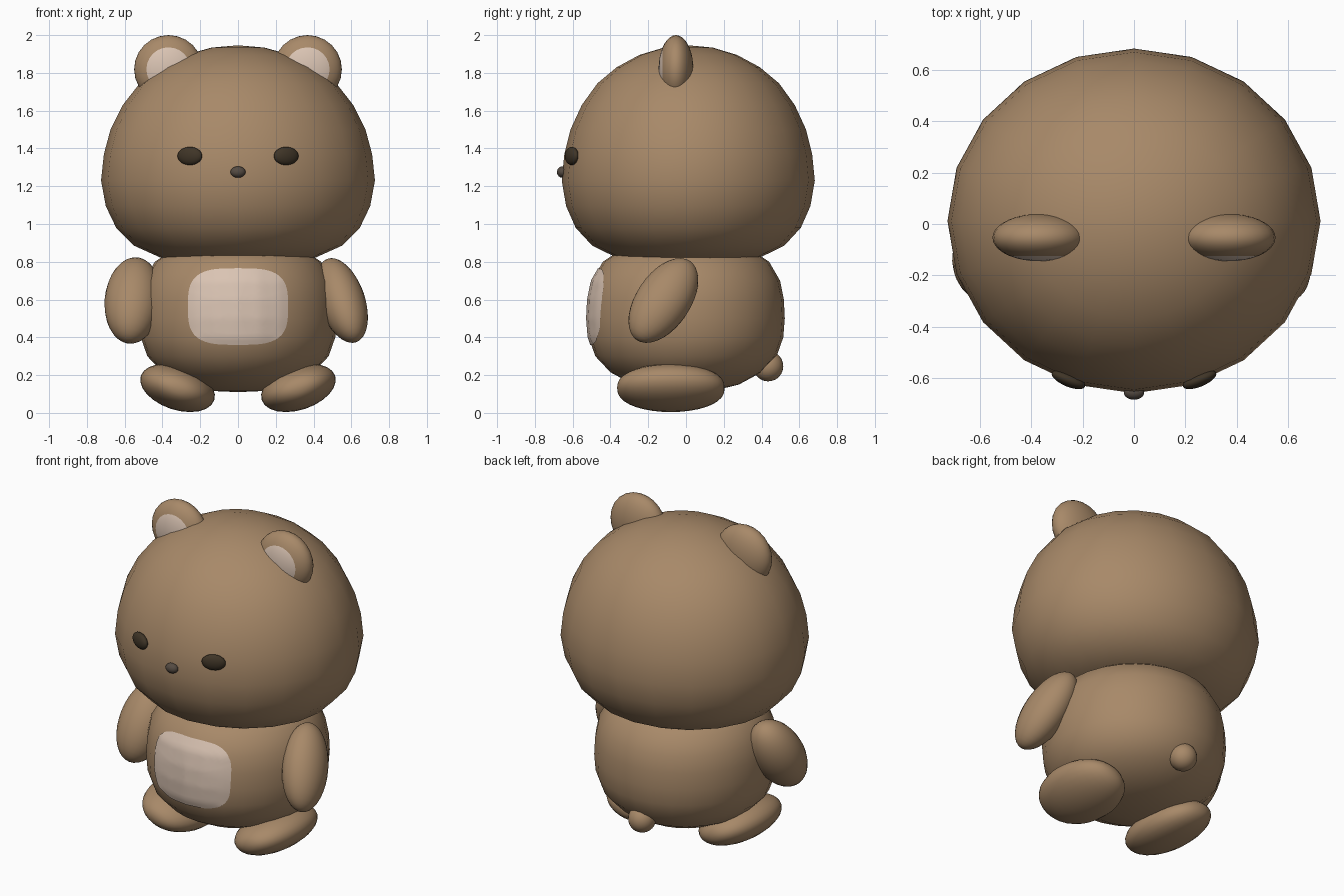
import bpy, bmesh, math
from mathutils import Vector, Matrix, Euler
from mathutils.bvhtree import BVHTree

if "Cube" in bpy.data.objects:
    bpy.data.objects.remove(bpy.data.objects["Cube"])


def material(name, rgb):
    m = bpy.data.materials.new(name)
    m.diffuse_color = (*rgb, 1)
    m.use_nodes = True
    m.node_tree.nodes["Principled BSDF"].inputs["Base Color"].default_value = m.diffuse_color
    return m


FUR = material("fur", (0.39, 0.25, 0.14))
PALE = material("pale_fur", (0.70, 0.55, 0.45))
DARK = material("eye_dark", (0.05, 0.035, 0.02))
NOSE = material("nose_dark", (0.09, 0.07, 0.055))


def finish(bm, name, *mats):
    for f in bm.faces:
        f.smooth = True
    me = bpy.data.meshes.new(name)
    bm.to_mesh(me)
    bm.free()
    for m in mats:
        me.materials.append(m)
    ob = bpy.data.objects.new(name, me)
    bpy.context.collection.objects.link(ob)
    return ob


def lathe(profile, steps, scale_y=1, y=0):
    bm = bmesh.new()
    vs = [bm.verts.new((r, 0, z)) for r, z in profile]
    es = [bm.edges.new(p) for p in zip(vs, vs[1:])]
    bmesh.ops.spin(bm, geom=vs + es, cent=(0, 0, 0), axis=(0, 0, 1),
                   angle=2 * math.pi, steps=steps)
    bmesh.ops.remove_doubles(bm, verts=bm.verts, dist=1e-4)
    bmesh.ops.recalc_face_normals(bm, faces=bm.faces)
    bmesh.ops.transform(bm, verts=bm.verts,
                        matrix=Matrix.Translation((0, y, 0)) @ Matrix.Diagonal((1, scale_y, 1, 1)))
    return bm


def ball(name, loc, size, mats, rot=(0, 0, 0), cap=None, boxy=1):
    """Ellipsoid; cap paints the +z pole, boxy < 1 fattens the ends along z."""
    bm = bmesh.new()
    bmesh.ops.create_uvsphere(bm, u_segments=24, v_segments=18, radius=1)
    if cap:
        for f in bm.faces:
            if f.calc_center_median().z > cap:
                f.material_index = 1
    for v in bm.verts:
        r = math.hypot(v.co.x, v.co.y)
        if boxy != 1 and r > 1e-4:
            k = r ** (boxy - 1)
            v.co.x *= k
            v.co.y *= k
    bmesh.ops.transform(bm, verts=bm.verts, matrix=Matrix.LocRotScale(
        Vector(loc), Euler(rot), Vector(size)))
    return finish(bm, name, *mats)


# head
head = [(0, 0.80), (0.25, 0.80), (0.41, 0.822), (0.55, 0.885), (0.645, 0.98), (0.70, 1.095),
        (0.725, 1.23), (0.71, 1.37), (0.675, 1.50), (0.61, 1.63), (0.52, 1.745),
        (0.41, 1.83), (0.28, 1.895), (0.14, 1.934), (0, 1.946)]
finish(lathe(head, 20, 0.924, 0.012), "head", FUR)

# body
body = [(0, 0.11), (0.14, 0.116), (0.28, 0.15), (0.40, 0.215), (0.48, 0.30), (0.515, 0.40),
        (0.523, 0.50), (0.518, 0.60), (0.498, 0.70), (0.44, 0.80), (0.35, 0.86), (0, 0.87)]
bm = lathe(body, 28)
tree = BVHTree.FromBMesh(bm)
finish(bm, "body", FUR)

# belly patch: rounded rectangle laid onto the front of the body
bm = bmesh.new()
N, RINGS = 48, 10


def on_belly(x, z):
    hit = tree.ray_cast(Vector((x, -2, z)), Vector((0, 1, 0)))[0]
    return bm.verts.new((x, hit.y - 0.006, z))


def soft(c):
    return math.copysign(abs(c) ** 0.6, c)


center = on_belly(0, 0.563)
rings = [[on_belly(0.265 * k / RINGS * soft(math.cos(2 * math.pi * i / N)),
                   0.563 + 0.203 * k / RINGS * soft(math.sin(2 * math.pi * i / N)))
          for i in range(N)] for k in range(1, RINGS + 1)]
for i in range(N):
    j = (i + 1) % N
    bm.faces.new((center, rings[0][i], rings[0][j]))
    for a, b in zip(rings, rings[1:]):
        bm.faces.new((a[i], b[i], b[j], a[j]))
finish(bm, "belly_patch", PALE)

# paired parts
for s, side in ((1, "right"), (-1, "left")):
    ball(f"{side}_ear", (s * 0.368, -0.053, 1.819), (0.182, 0.181, 0.092), (FUR, PALE),
         rot=(math.pi / 2, 0, 0), cap=math.cos(math.radians(40)))
    ball(f"{side}_eye", (s * 0.255, -0.605, 1.36), (0.07, 0.027, 0.048), (DARK,),
         rot=(0, 0, s * 0.4))
    # feet are rolled outward, long axis front to back
    roll = Matrix.Rotation(-s * 0.32, 3, 'Y') @ Matrix.Rotation(math.pi / 2, 3, 'X')
    ball(f"{side}_foot", (s * 0.32, -0.08, 0.132), (0.205, 0.116, 0.285), (FUR,),
         rot=roll.to_euler(), boxy=0.85)

# arms: the left one hangs a little straighter
ball("right_arm", (0.55, -0.12, 0.595), (0.122, 0.145, 0.26), (FUR,), rot=(-0.56, -0.33, 0))
ball("left_arm", (-0.556, -0.12, 0.595), (0.15, 0.145, 0.255), (FUR,), rot=(-0.56, 0.1, 0))

# nose and tail
ball("nose", (0, -0.655, 1.275), (0.04, 0.028, 0.03), (NOSE,))
ball("tail", (0, 0.435, 0.247), (0.08, 0.08, 0.08), (FUR,))
